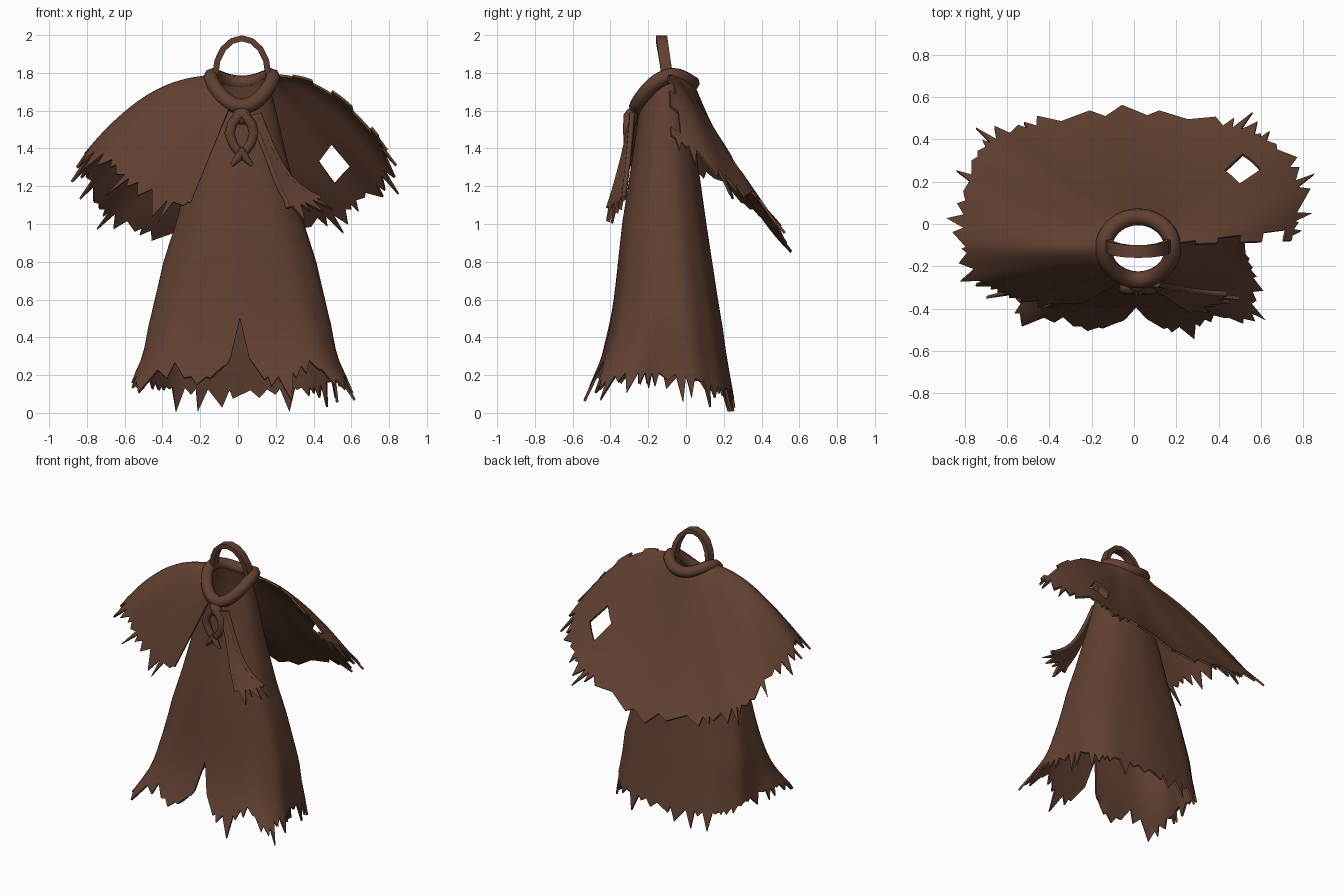
import bpy, bmesh, math, random
from mathutils import Vector

random.seed(7)
if "Cube" in bpy.data.objects:
    bpy.data.objects.remove(bpy.data.objects["Cube"])

cloth = bpy.data.materials.new("brown cloth")
cloth.use_nodes = True
brown = (0.12, 0.051, 0.031, 1)
cloth.diffuse_color = brown
bsdf = cloth.node_tree.nodes["Principled BSDF"]
bsdf.inputs["Base Color"].default_value = brown
bsdf.inputs["Roughness"].default_value = 0.9


def activate(ob):
    bpy.ops.object.select_all(action="DESELECT")
    ob.select_set(True)
    bpy.context.view_layer.objects.active = ob


def smooth(ob, degrees=45):
    activate(ob)
    bpy.ops.object.shade_smooth_by_angle(angle=math.radians(degrees))


def linear(rows, key):
    """Interpolate rows whose first entry is an increasing key."""
    key = min(max(key, rows[0][0]), rows[-1][0])
    for a, b in zip(rows, rows[1:]):
        if key <= b[0]:
            t = (key - a[0]) / (b[0] - a[0])
            return [p + (q - p) * t for p, q in zip(a[1:], b[1:])]


def spline(rows, u):
    """Smooth curve through evenly keyed rows, u from 0 to 1."""
    n = len(rows) - 1
    i = min(int(u * n), n - 1)
    t = u * n - i
    p = [Vector(rows[min(max(k, 0), n)]) for k in range(i - 1, i + 3)]
    m, k = (p[2] - p[0]) / 2, (p[3] - p[1]) / 2
    s = t * t * (3 - 2 * t)
    return p[1] * (1 - s) + p[2] * s + m * (t * (1 - t) ** 2) - k * (t * t * (1 - t))


def sheet(name, f, nu, nv, thick, closed=False, teeth=None, span=(1, 2), drop=None):
    """Cloth grid from f(u, v) with torn points along the v = 1 edge."""
    bm = bmesh.new()
    cols = nu if closed else nu + 1
    grid = [[bm.verts.new(f(i / nu, j / nv)) for j in range(nv + 1)] for i in range(cols)]
    for i in range(nu):
        a, b = grid[i], grid[(i + 1) % cols]
        for j in range(nv):
            if not (drop and drop(i, j)):
                bm.faces.new((a[j], b[j], b[j + 1], a[j + 1]))
    i = 1
    while teeth and i < nu - 1:
        s = min(random.randint(*span), nu - 1 - i)
        u = (i + s * random.uniform(0.2, 0.8)) / nu
        end = f(u, 1)
        way = (end - f(u, 0.92)).normalized()
        # mostly short points with a few long ones
        tip = end + way * (teeth[0] + (teeth[1] - teeth[0]) * random.random() ** 2)
        tip.z = max(tip.z, 0.008)
        point = bm.verts.new(tip)
        for k in range(i, i + s):
            bm.faces.new((grid[k % cols][nv], grid[(k + 1) % cols][nv], point))
        i += s
    bmesh.ops.delete(bm, geom=[v for v in bm.verts if not v.link_faces], context="VERTS")
    bmesh.ops.recalc_face_normals(bm, faces=bm.faces)
    me = bpy.data.meshes.new(name)
    bm.to_mesh(me)
    bm.free()
    ob = bpy.data.objects.new(name, me)
    bpy.context.collection.objects.link(ob)
    me.materials.append(cloth)
    mod = ob.modifiers.new("thickness", "SOLIDIFY")
    mod.thickness, mod.offset = thick, 0
    activate(ob)
    bpy.ops.object.modifier_apply(modifier=mod.name)
    smooth(ob)


def tube(name, points, radius, closed=False, radii=None):
    cu = bpy.data.curves.new(name, "CURVE")
    cu.dimensions = "3D"
    cu.bevel_depth, cu.bevel_resolution, cu.resolution_u = radius, 2, 4
    cu.use_fill_caps = True
    sp = cu.splines.new("NURBS" if closed else "POLY")
    sp.points.add(len(points) - 1)
    for k, (p, q) in enumerate(zip(sp.points, points)):
        p.co = (*q, 1)
        p.radius = radii[k] if radii else 1
    sp.use_cyclic_u = closed
    ob = bpy.data.objects.new(name, cu)
    bpy.context.collection.objects.link(ob)
    activate(ob)
    bpy.ops.object.convert(target="MESH")
    ob = bpy.context.object
    ob.data.materials.clear()
    ob.data.materials.append(cloth)
    smooth(ob, 60)


def neck(a):
    """Neckline point, a = 0 at the front, positive towards +x."""
    c = math.cos(a)
    z = 1.8 - 0.18 * ((1 + c) / 2) ** 3 - 0.055 * max(0, -c) ** 2
    return Vector((0.02 + 0.165 * math.sin(a), -0.115 - 0.15 * c, z))


# Long robe: height, half width, front y, back y
BODY = [(.1, .51, -.41, .24), (.3, .485, -.39, .205), (.45, .475, -.375, .185), (.6, .445, -.365, .16),
        (.8, .4, -.35, .13), (1, .335, -.33, .1), (1.36, .24, -.275, .05),
        (1.6, .185, -.24, .03), (1.76, .14, -.21, 0)]
# Hem height by angle away from the front, with the centre slit
HEM = [(0, .5), (2.5, .29), (6, .23), (10, .19), (20, .19), (32, .28), (45, .15), (56, .21),
       (90, .21), (135, .14), (180, .12)]


def robe(u, v):
    a = 2 * math.pi * u
    deg = math.degrees(a)
    hem = linear(HEM, min(deg, 360 - deg))[0]
    top = neck(a).z - 0.02
    z = top + (hem - top) * v
    hx, yf, yb = linear(BODY, z)
    low = (1.76 - z) / 1.7
    power = 1 - 0.3 * low
    s, c = math.sin(a), math.cos(a)
    corner = max(0, math.cos(abs((deg + 180) % 360 - 180) * math.pi / 180 - 0.8)) ** 8
    r = (1 + 0.55 * corner * low ** 7) * (1 + 0.012 * low * math.cos(10 * a))
    x = math.copysign(abs(s) ** power, s) * hx * r
    y = math.copysign(abs(c) ** power, c) * (yb - yf) / 2 * r
    kick = 0.14 * max(0, c) ** 5 * low ** 8
    return Vector((0.01 + x, (yf + yb) / 2 - y - kick, z))


sheet("robe", robe, 144, 24, 0.014, closed=True, teeth=(0.01, 0.17), span=(2, 4))

# Shoulder cape: neck angle, then hem x, y, z, from the right front round the back
CAPE = [(-20, -.25, -.37, 1.1), (-35, -.43, -.36, 1.16), (-50, -.6, -.32, 1.27),
        (-70, -.74, -.23, 1.39), (-90, -.8, -.05, 1.36), (-110, -.78, .17, 1.24),
        (-130, -.7, .36, 1.08), (-150, -.46, .46, .98), (-180, 0, .51, .91),
        (-210, .42, .46, 1.03), (-235, .65, .37, 1.14), (-252, .77, .17, 1.29),
        (-264, .74, -.08, 1.48)]


def cape(u, v):
    deg, x, y, z = spline(CAPE, u)
    a = math.radians(deg)
    top, hem = neck(a), Vector((x, y, z))
    # full over the shoulders, hollow down the back
    bulge = 0.21 * math.sin(a) ** 8 - 0.16 * max(0, -math.cos(a)) ** 2
    ctrl = (top + hem) / 2 + Vector((0, 0, bulge))
    p = top * (1 - v) ** 2 + ctrl * (2 * v * (1 - v)) + hem * v * v
    return p + Vector((0, 0, 0.012 * v * math.cos(60 * u)))


def torn(i, j):
    hole = 68 <= i <= 71 and 10 <= j <= 12
    return hole or i > 81 + j // 3 % 2 * 2


sheet("cape", cape, 84, 16, 0.014, teeth=(0.02, 0.15), span=(1, 3), drop=torn)

# Remnant of the cape hanging at the left front
STRIP = [(.09, -.285, 1.58), (.17, -.315, 1.38), (.25, -.345, 1.22), (.35, -.37, 1.11)]


def strip(u, v):
    w = (u - 0.5) * (0.04 + 0.13 * v ** 3)
    return spline(STRIP, v) + Vector((w, 0.04 * (2 * u - 1) * v, 0.3 * w))


sheet("torn_front_strip", strip, 8, 10, 0.022, teeth=(0.05, 0.12))
for side in (0, 1):
    tube("strip_edge", [strip(side, k / 8) for k in range(9)], 0.014)

# Rolled collar
tube("collar", [neck(math.pi * k / 12) for k in range(24)], 0.04, closed=True)


# Hanging loop, a flat ribbon
def hanger(u, v):
    a = math.pi * u
    s = math.sin(a)
    return Vector((.02 + .14 * math.cos(a), -.1 - .03 * s + .06 * (v - .5), 1.79 + .193 * s))


sheet("hanging_loop", hanger, 8, 1, 0.032)

# Knot with a drooping loop and two frayed tails
bpy.ops.mesh.primitive_uv_sphere_add(segments=16, ring_count=8, radius=0.05, location=(.02, -.29, 1.57))
knot = bpy.context.object
knot.name = "knot"
knot.scale = (1, 0.7, 0.9)
knot.data.materials.append(cloth)
smooth(knot, 60)
for m in (-1, 1):
    tube("tie_loop", [(.02 + m * x, -.305, z) for x, z in
                      ((.01, 1.58), (.05, 1.53), (.066, 1.48), (.045, 1.42), (.005, 1.37))],
         0.025, radii=(1, 1.1, 1.1, 1, .9))
    tube("tie_tail", [(.02 + m * x, -.315, z) for x, z in ((-.01, 1.4), (.02, 1.35), (.055, 1.31))],
         0.02, radii=(1, 1.1, .5))
